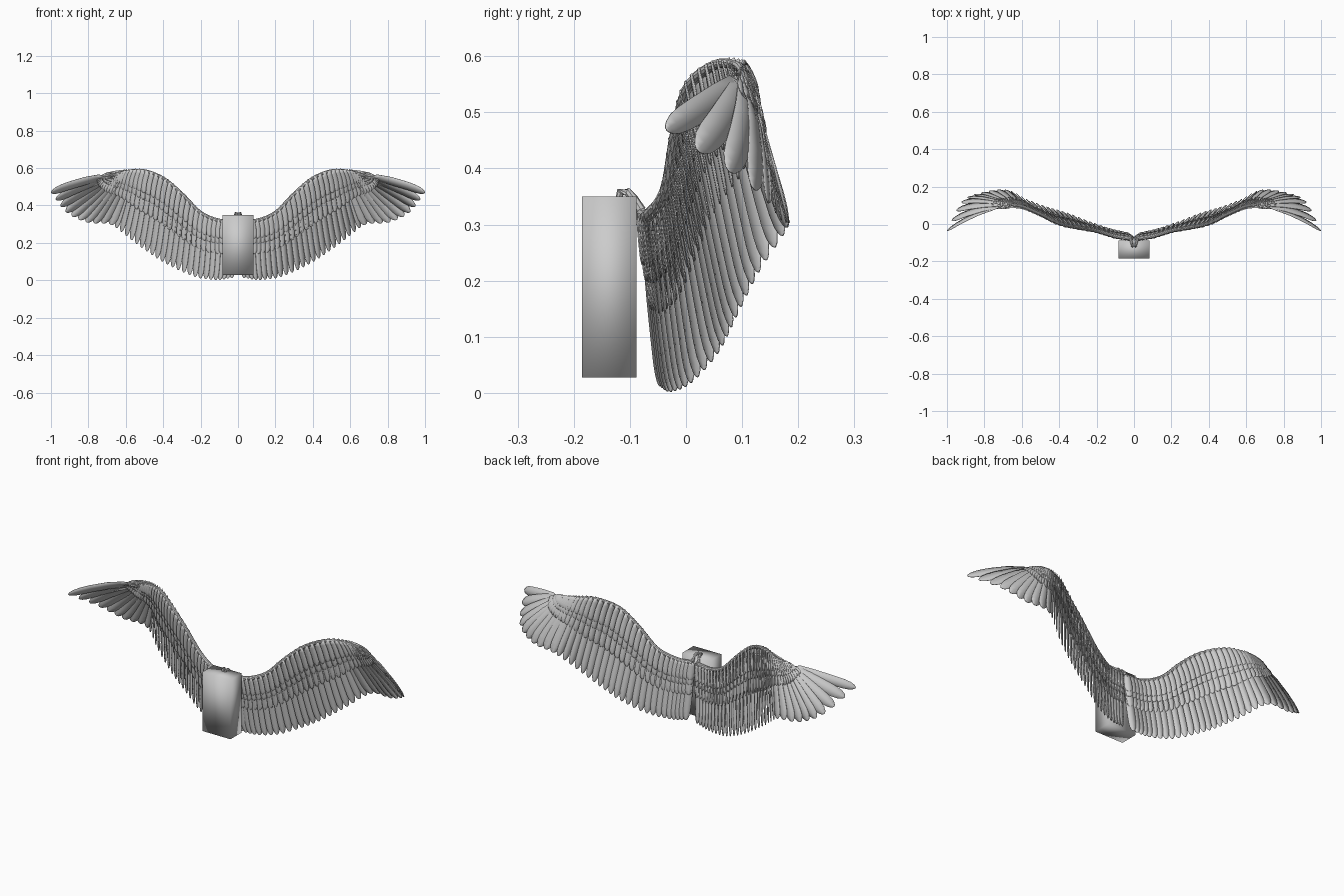
import bpy, bmesh, math
from mathutils import Vector

if "Cube" in bpy.data.objects:
    bpy.data.objects.remove(bpy.data.objects["Cube"])

# Wing stations: leading-edge point, feather-tip point
STATIONS = [
    ((0.015, -0.078, 0.322), (0.035, -0.045, 0.012)),
    ((0.10, -0.066, 0.323), (0.12, -0.026, 0.002)),
    ((0.20, -0.037, 0.366), (0.23, 0.010, 0.018)),
    ((0.30, -0.020, 0.468), (0.35, 0.057, 0.07)),
    ((0.40, 0.003, 0.552), (0.46, 0.09, 0.135)),
    ((0.50, 0.052, 0.591), (0.57, 0.13, 0.215)),
    ((0.58, 0.087, 0.588), (0.68, 0.182, 0.296)),
    ((0.62, 0.097, 0.580), (0.81, 0.17, 0.31)),
    ((0.65, 0.101, 0.572), (0.92, 0.12, 0.365)),
    ((0.67, 0.104, 0.560), (1.0, -0.035, 0.47)),
]
LEAD = [Vector(s[0]) for s in STATIONS]
TIP = [Vector(s[1]) for s in STATIONS]
LAST = len(STATIONS) - 1
OUTLINE = [(0, .6), (.2, .85), (.45, 1), (.7, 1), (.84, .95), (.92, .8), (.97, .52), (.99, .3), (1, .08)]


def spline(pts, t):
    i = min(int(t), LAST - 1)
    u = t - i
    p1, p2 = pts[i], pts[i + 1]
    p0 = pts[i - 1] if i > 0 else 2 * p1 - p2
    p3 = pts[i + 2] if i + 2 <= LAST else 2 * p2 - p1
    return 0.5 * (2 * p1 + (p2 - p0) * u + (2 * p0 - 5 * p1 + 4 * p2 - p3) * u * u
                  + (3 * p1 - p0 - 3 * p2 + p3) * u ** 3)


def surface(t, f):
    """Point on the wing: t along the span, f from leading edge to tip."""
    t = max(0, min(LAST, t))
    bow = Vector((0, .022, .012)) * max(0, (t - 6) / 3)
    return spline(LEAD, t).lerp(spline(TIP, t), f) + bow * 4 * f * (1 - f)


def add_feather(bm, t, f0, f1, half, lift0, lift1, tilt, side):
    rows = []
    for u, w in OUTLINE:
        f = f0 + (f1 - f0) * u
        axis = (surface(t, f + .02) - surface(t, f - .02)).normalized()
        across = surface(t + .05, f) - surface(t - .05, f)
        across = (across - axis * across.dot(axis)).normalized()
        normal = across.cross(axis) * side
        centre = surface(t, f) + normal * (lift0 + (lift1 - lift0) * u)
        rows.append([bm.verts.new(centre + across * half * w * v
                                  + normal * (tilt * v * w - .001 * abs(v)))
                     for v in (-1, 0, 1)])
    for a, b in zip(rows, rows[1:]):
        for k in range(2):
            quad = (a[k], a[k + 1], b[k + 1], b[k])
            bm.faces.new(quad if side > 0 else quad[::-1])


def smooth(ob, angle=35):
    bpy.context.view_layer.objects.active = ob
    for o in bpy.context.selected_objects:
        o.select_set(False)
    ob.select_set(True)
    bpy.ops.object.shade_smooth_by_angle(angle=math.radians(angle))


def finish(bm, name, thick):
    me = bpy.data.meshes.new(name)
    bm.to_mesh(me)
    bm.free()
    ob = bpy.data.objects.new(name, me)
    bpy.context.collection.objects.link(ob)
    smooth(ob)
    if thick:
        m = ob.modifiers.new("thickness", 'SOLIDIFY')
        m.thickness = thick
        m.offset = 0
    ob.modifiers.new("mirror", 'MIRROR').use_mirror_merge = False
    return ob


# Secondary flight feathers
bm = bmesh.new()
for i in range(24):
    add_feather(bm, i * 6 / 24, .12, 1, .019, 0, 0, .004, 1)
finish(bm, "secondary_feathers", .002)

# Primary flight feathers, fanned at the wing end
bm = bmesh.new()
for i in range(10):
    add_feather(bm, 6 + i / 3, .03, 1, .029 if i < 9 else .024, 0, 0, .004, 1)
finish(bm, "primary_feathers", .002)

# Covert rows on both faces: name, start, end, lift at root, lift at tip
for name, f0, f1, l0, l1 in [("greater_coverts", .14, .56, .003, .004),
                             ("median_coverts", .10, .39, .007, .007),
                             ("lesser_coverts", .0, .30, .009, .010)]:
    for side, label in ((1, "back"), (-1, "front")):
        bm = bmesh.new()
        for i in range(37):
            t = i * 8.6 / 36
            k = 1 - .5 * max(0, (t - 5) / 4)
            add_feather(bm, t, f0 * k, f1 * k, .018, l0, l1, .006, side)
        finish(bm, name + "_" + label, .002)


# Rounded arm along the leading edge
def tube(bm, pts, radii, n=10):
    rings = []
    for i, p in enumerate(pts):
        d = (pts[min(i + 1, len(pts) - 1)] - pts[max(i - 1, 0)]).normalized()
        a = d.cross(Vector((0, 1, 0))).normalized()
        b = d.cross(a)
        rings.append([bm.verts.new(p + (a * math.cos(q) + b * math.sin(q)) * radii[i])
                      for q in (2 * math.pi * k / n for k in range(n))])
    for r, s in zip(rings, rings[1:]):
        for k in range(n):
            bm.faces.new((r[k], r[(k + 1) % n], s[(k + 1) % n], s[k]))
    bm.faces.new(rings[0][::-1])
    bm.faces.new(rings[-1])
    bmesh.ops.recalc_face_normals(bm, faces=bm.faces)


bm = bmesh.new()
ts = [8.7 * i / 40 for i in range(41)]
tube(bm, [surface(t, .015) for t in ts], [.012 - .006 * t / LAST for t in ts])
finish(bm, "leading_edge", 0)

# Small hooks joining the wings to the mounting block
bm = bmesh.new()
tube(bm, [Vector(p) for p in ((.007, -.120, .345), (.008, -.117, .358), (.011, -.104, .358),
                              (.015, -.093, .346), (.017, -.080, .325))],
     [.006, .008, .008, .008, .009], 8)
finish(bm, "wing_hooks", 0)

# Mounting block in front of the wing roots
bpy.ops.mesh.primitive_cube_add(size=1, location=(0, -.1365, .1885))
block = bpy.context.object
block.name = "mounting_block"
block.scale = (.168, .097, .323)
bpy.ops.object.transform_apply(location=False, rotation=False, scale=True)
smooth(block, 180)
